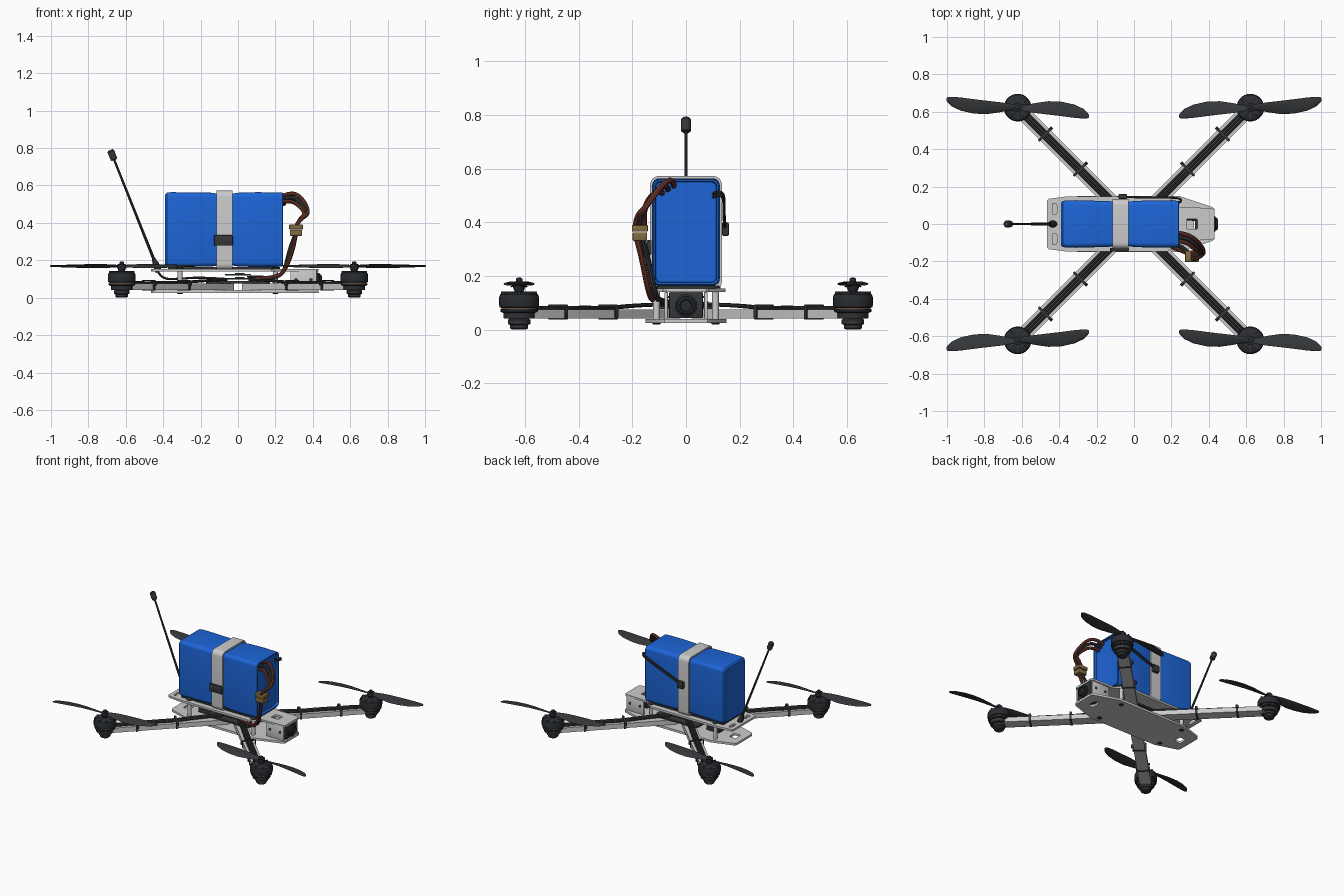
import bpy, bmesh
from math import sin, cos, pi, radians
from mathutils import Matrix, Vector

if "Cube" in bpy.data.objects:
    bpy.data.objects.remove(bpy.data.objects["Cube"])


def mat(name, c):
    m = bpy.data.materials.new(name)
    m.diffuse_color = (*c, 1)
    m.use_nodes = True
    m.node_tree.nodes["Principled BSDF"].inputs["Base Color"].default_value = m.diffuse_color
    return m


BLUE = mat("blue_wrap", (0.012, 0.13, 0.68))
DARK = mat("dark_plastic", (0.035, 0.038, 0.042))
BLACK = mat("motor_black", (0.022, 0.025, 0.03))
RED = mat("red_wire", (0.16, 0.04, 0.025))
TAN = mat("connector_tan", (0.22, 0.15, 0.05))
COPPER = mat("copper", (0.35, 0.16, 0.06))
BOARD = mat("circuit_board", (0.03, 0.06, 0.045))


def finish(name, me, m=None):
    bm = bmesh.new()
    bm.from_mesh(me)
    bmesh.ops.remove_doubles(bm, verts=bm.verts, dist=1e-5)
    bmesh.ops.recalc_face_normals(bm, faces=bm.faces)
    bm.to_mesh(me)
    bm.free()
    me.shade_smooth()
    me.set_sharp_from_angle(angle=radians(35))
    me.materials.clear()
    if m:
        me.materials.append(m)
    ob = bpy.data.objects.new(name, me)
    bpy.context.collection.objects.link(ob)
    return ob


def loft(name, rings, m=None):
    me = bpy.data.meshes.new(name)
    n, k = len(rings[0]), len(rings)
    faces = [(i * n + j, i * n + (j + 1) % n, (i + 1) * n + (j + 1) % n, (i + 1) * n + j)
             for i in range(k - 1) for j in range(n)]
    faces += [tuple(range(n)), tuple(range((k - 1) * n, k * n))]
    me.from_pydata([tuple(p) for r in rings for p in r], [], faces)
    return finish(name, me, m)


def lathe(name, prof, base, m=None, n=28, axis=(0, 0, 1)):
    rot = Vector((0, 0, 1)).rotation_difference(Vector(axis)).to_matrix()
    return loft(name, [[Vector(base) + rot @ Vector((r * cos(2 * pi * i / n), r * sin(2 * pi * i / n), z))
                        for i in range(n)] for r, z in prof], m)


def box(name, c, s, m=None, rot=0, bevel=0.004):
    bm = bmesh.new()
    bmesh.ops.create_cube(bm, size=1, matrix=Matrix.Diagonal((*s, 1)))
    if bevel:
        bmesh.ops.bevel(bm, geom=bm.edges[:], offset=bevel, segments=2, affect='EDGES', profile=0.5)
    bm.transform(Matrix.Translation(c) @ Matrix.Rotation(rot, 4, 'Z'))
    me = bpy.data.meshes.new(name)
    bm.to_mesh(me)
    bm.free()
    return finish(name, me, m)


def curve_mesh(name, splines, kind, m, mtx=Matrix(), **props):
    cu = bpy.data.curves.new(name, 'CURVE')
    for k, v in props.items():
        setattr(cu, k, v)
    for pts in splines:
        s = cu.splines.new(kind)
        s.points.add(len(pts) - 1)
        for p, q in zip(s.points, pts):
            p.co = (*q, 0, 1) if len(q) == 2 else (*q, 1)
        if kind == 'NURBS':
            s.order_u, s.use_endpoint_u, s.resolution_u = 3, True, 6
        else:
            s.use_cyclic_u = True
    tmp = bpy.data.objects.new("tmp", cu)
    bpy.context.collection.objects.link(tmp)
    me = bpy.data.meshes.new_from_object(tmp.evaluated_get(bpy.context.evaluated_depsgraph_get()))
    bpy.data.objects.remove(tmp)
    me.transform(mtx)
    return finish(name, me, m)


def plate(name, outlines, thick, mtx, m=None):
    return curve_mesh(name, outlines, 'POLY', m, mtx, dimensions='2D', fill_mode='BOTH', extrude=thick / 2)


def wire(name, pts, r, m):
    return curve_mesh(name, [pts], 'NURBS', m, dimensions='3D', bevel_depth=r, bevel_resolution=2, use_fill_caps=True)


def rrect(cx, cy, hx, hy, r, n=4):
    out = []
    for q, (sx, sy) in enumerate([(1, 1), (-1, 1), (-1, -1), (1, -1)]):
        for i in range(n + 1):
            a = (q + i / n) * pi / 2
            out.append((cx + sx * (hx - r) + r * cos(a), cy + sy * (hy - r) + r * sin(a)))
    return out


def sym(half):
    return half + [(x, -y) for x, y in reversed(half)]


Z = lambda z: Matrix.Translation((0, 0, z))
YZ = Matrix(((0, 0, 1, 0), (1, 0, 0, 0), (0, 1, 0, 0), (0, 0, 0, 1)))  # xy drawing -> yz plane

# Frame plates with cutouts
plate("top_plate", [sym([(-.465, .125), (-.455, .135), (-.36, .147), (.18, .147), (.25, .09), (.42, .085), (.43, .075)]),
                    rrect(.31, 0, .03, .026, .006), rrect(-.425, .08, .012, .03, .01),
                    rrect(-.425, -.08, .012, .03, .01)], .014, Z(.147))
plate("bottom_plate", [sym([(-.465, .085), (-.455, .1), (-.3, .15), (.24, .15), (.42, .09), (.43, .08)]),
                       rrect(-.39, 0, .025, .03, .006), rrect(.34, 0, .02, .035, .018)], .015, Z(.033))
plate("arm_clamp_plate", [rrect(0, 0, .17, .12, .03)], .012, Z(.083), DARK)
for x in (-.31, .2):
    for y in (-.11, .11):
        lathe("standoff", [(.013, .04), (.013, .141)], (x, y, 0), n=12)
        lathe("standoff_screw", [(.018, .153), (.018, .16), (.012, .164)], (x, y, 0), DARK, 12)
        lathe("bottom_screw", [(.012, .02), (.016, .024), (.016, .026)], (x, y, 0), DARK, 12)

# Electronics stack
for z, s in ((.1, .16), (.122, .14)):
    box("flight_board", (0, 0, z), (s, s, .008), BOARD, bevel=.001)
    box("flight_chip", (.01, .01, z + .007), (.05, .05, .008), DARK, bevel=.001)
box("receiver", (-.24, 0, .06), (.1, .08, .03), DARK)

# Arm, motor and propeller for one corner, mirrored to the other three
corner = []
A, D = pi / 4, Vector((cos(pi / 4), sin(pi / 4), 0))
P = Vector((-D.y, D.x, 0))
M = .622
R = M / D.x
corner.append(plate("arm", [rrect(.46, 0, .40, .038, .012)], .034, Matrix.Rotation(A, 4, 'Z') @ Z(.058)))
corner.append(lathe("motor_mount", [(.056, .041), (.058, .045), (.058, .072), (.054, .076)], (M, M, 0), DARK))
for o in (-.015, 0, .015):
    corner.append(wire("motor_wire", [tuple(D * d + P * o + Vector((0, 0, z))) for d, z in
                       ((.1, .095), (.25, .092), (.4, .081), (.55, .083), (.68, .08), (.78, .082), (.85, .076))],
                       .007, DARK))
for d in (.41, .675):
    rm = Matrix.Translation(D * d + Vector((0, 0, .066))) @ Matrix.Rotation(A, 4, 'Z') @ YZ
    corner.append(plate("arm_tie", [rrect(0, 0, .046, .028, .006), rrect(0, 0, .041, .023, .004)], .014, rm, DARK))
    corner.append(box("tie_lock", D * d + P * .048 + Vector((0, 0, .075)), (.018, .014, .02), DARK, A, .002))
corner.append(lathe("landing_foot", [(.026, 0), (.034, .006), (.034, .018), (.042, .022), (.042, .037), (.036, .042)],
                    (M, M, 0), DARK, 12))
corner.append(lathe("motor_coils", [(.064, .07), (.066, .072), (.066, .084), (.06, .088)], (M, M, 0), COPPER))
corner.append(lathe("motor_base", [(.05, .06), (.068, .066), (.07, .07), (.07, .077)], (M, M, 0), BLACK))
corner.append(lathe("motor_bell", [(.066, .081), (.073, .084), (.074, .09), (.074, .122), (.07, .132), (.055, .14),
                                   (.03, .143)], (M, M, 0), BLACK))
for i in range(8):
    a = i * A
    corner.append(box("bell_spoke", (M + .045 * cos(a), M + .045 * sin(a), .137), (.045, .009, .012), DARK, a, .002))
corner.append(lathe("propeller_hub", [(.016, .14), (.022, .156), (.024, .16), (.024, .178), (.012, .18), (.012, .19),
                                      (.006, .194)], (M, M, 0), BLACK, 16))
# blade stations: distance, trailing edge, leading edge, twist
st = [(.008, -.014, .014, 12), (.04, -.02, .017, 22), (.09, -.036, .02, 20), (.16, -.054, .02, 16), (.23, -.058, .02, 12),
      (.3, -.05, .021, 9), (.35, -.033, .02, 7), (.375, -.014, .017, 6), (.384, -.002, .01, 5)]
for side in (0, 1):
    rot = Matrix.Translation((M, M, .169)) @ Matrix.Rotation(.11 + side * pi, 4, 'Z')
    rings = []
    for s, a, b, tw in st:
        c, h, t = (a + b) / 2, (b - a) / 2, radians(tw)
        ring = []
        for i in range(10):
            y, z = h * cos(i * pi / 5), .0045 * sin(i * pi / 5)
            ring.append(rot @ Vector((s, c + y * cos(t) - z * sin(t), y * sin(t) + z * cos(t))))
        rings.append(ring)
    corner.append(loft("propeller_blade", rings, DARK))
for sx, sy in ((-1, 1), (1, -1), (-1, -1)):
    for ob in corner:
        me = ob.data.copy()
        me.transform(Matrix.Diagonal((sx, sy, 1, 1)))
        if sx * sy < 0:
            me.flip_normals()
        bpy.context.collection.objects.link(bpy.data.objects.new(ob.name.split(".")[0], me))

# Battery: rounded pack pinched under the strap, recessed lip at the lead end
bat = [(-.386, .022), (-.389, .012), (-.38, .003), (-.36, 0), (-.25, .001), (-.14, .003), (-.11, .008), (-.03, .008),
       (0, .003), (.1, 0), (.2, .001), (.237, .002), (.24, .005), (.238, .011), (.222, .014)]
loft("battery", [[(x, y, z) for y, z in rrect(0, .364, .126 - d, .2 - d, .026 - d * .5, 5)] for x, d in bat], BLUE)
plate("battery_strap", [rrect(0, .36, .134, .213, .034, 6), rrect(0, .36, .123, .202, .026, 6)], .085,
      Matrix.Translation((-.073, 0, 0)) @ YZ)
box("strap_buckle", (-.078, -.137, .306), (.1, .018, .056), DARK)
box("battery_pad", (-.075, 0, .159), (.6, .22, .012), DARK)

# Power leads and connector
for i, m in enumerate((RED, DARK, RED)):
    o = i * .022
    wire("battery_lead", [(.215, -.045 - o, .535 - o * .6), (.28, -.05 - o, .565 - o), (.34 - o * .4, -.09 - o, .54 - o),
         (.385 - o * .5, -.155, .45), (.33, -.172 + (i - 1) * .015, .42), (.31, -.172 + (i - 1) * .015, .38)], .011, m)
    if i < 2:
        wire("power_lead", [(.31, -.185 + o, .345), (.3 - o, -.165 + o, .27), (.25, -.14 + o, .14), (.2, -.125 + o, .105),
                            (.08, -.07 + o, .1)], .011, m)
box("connector_upper", (.31, -.172, .378), (.074, .06, .025), TAN)
box("connector_lower", (.31, -.172, .347), (.066, .054, .032), TAN)

# Balance lead along the back of the battery
for o in (-.006, .006):
    wire("balance_lead", [(.215, .1, .5 + o), (.26, .12, .51 + o), (.24, .142, .5 + o), (.1, .14, .44 + o),
                          (-.05, .145, .385 + o)], .006, DARK)
box("balance_plug", (-.06, .147, .375), (.045, .025, .05), DARK)

# Front camera between side plates
for y in (-.074, .074):
    box("camera_side_plate", (.35, y, .09), (.14, .012, .1), bevel=.002)
    for x in (.31, .39):
        lathe("camera_bolt", [(.01, -.009), (.01, .009)], (x, y, .095), DARK, 10, (0, 1, 0))
box("camera_body", (.375, 0, .092), (.1, .125, .098), DARK)
lathe("camera_lens", [(.042, 0), (.042, .012), (.034, .016), (.032, .024), (.024, .026), (.02, .018)],
      (.422, 0, .09), BLACK, 24, (1, 0, 0))

# Rear antenna and inner wiring
a0, a1 = Vector((-.44, 0, .18)), Vector((-.665, 0, .745))
d = (a1 - a0).normalized()
lathe("antenna_rod", [(.008, 0), (.006, (a1 - a0).length)], a0, DARK, 10, d)
lathe("antenna_tip", [(.012, -.01), (.018, -.005), (.019, .04), (.013, .048)], a1, DARK, 16, d)
lathe("antenna_socket", [(.018, -.045), (.018, 0), (.013, .012), (.011, .03)], a0, BLACK, 12, d)
wire("antenna_cable", [(-.43, 0, .145), (-.41, 0, .1), (-.32, -.03, .1), (-.2, -.04, .11), (-.06, -.03, .1)], .006, DARK)
wire("camera_cable", [(.34, .02, .08), (.25, .03, .07), (.15, .04, .12), (.05, .03, .11)], .006, DARK)
